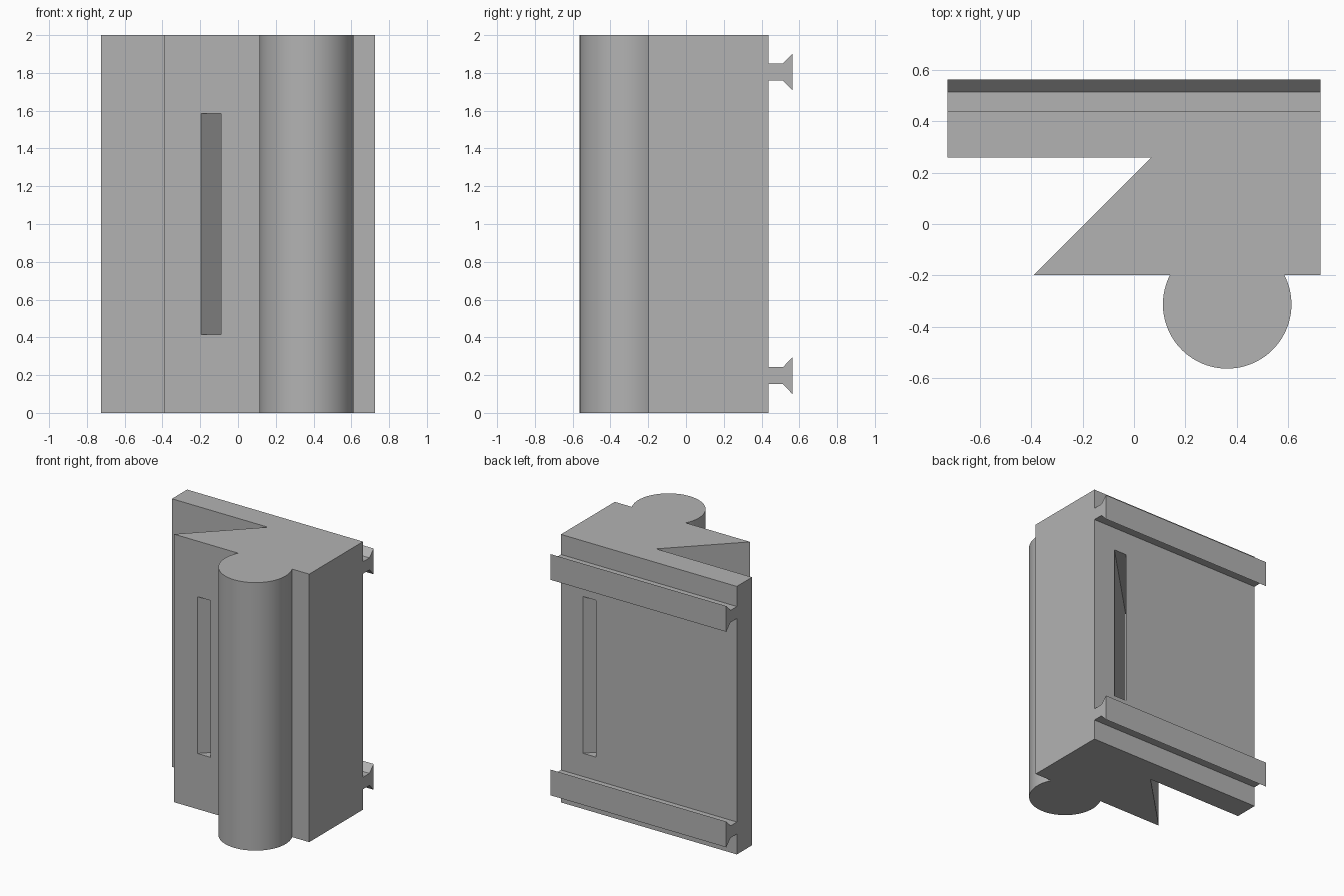
import bpy, bmesh
from math import sin, cos, asin, pi
from mathutils import Vector

if "Cube" in bpy.data.objects:
    bpy.data.objects.remove(bpy.data.objects["Cube"])

grey = bpy.data.materials.new("plain grey")
grey.use_nodes = True
grey.diffuse_color = (0.45, 0.45, 0.45, 1)
grey.node_tree.nodes["Principled BSDF"].inputs["Base Color"].default_value = grey.diffuse_color

HALF, FRONT, BACK, HEIGHT = 0.726, -0.1975, 0.4375, 2.0


def prism(name, outline, sweep):
    """Sweep a closed 3D outline along a vector into a solid."""
    bm = bmesh.new()
    face = bm.faces.new([bm.verts.new(p) for p in outline])
    ext = bmesh.ops.extrude_face_region(bm, geom=[face])
    moved = [v for v in ext["geom"] if isinstance(v, bmesh.types.BMVert)]
    bmesh.ops.translate(bm, verts=moved, vec=Vector(sweep))
    bmesh.ops.recalc_face_normals(bm, faces=bm.faces)
    mesh = bpy.data.meshes.new(name)
    bm.to_mesh(mesh)
    bm.free()
    mesh.materials.append(grey)
    obj = bpy.data.objects.new(name, mesh)
    bpy.context.collection.objects.link(obj)
    return obj


# Body: back plate, wedge and rounded front column in one outline
cx, cy, r, steps = 0.3625, -0.3125, 0.25, 64
start = asin((FRONT - cy) / r)
sweep_angle = pi + 2 * start
arc = [(cx + r * cos(start - sweep_angle * i / steps),
        cy + r * sin(start - sweep_angle * i / steps)) for i in range(steps + 1)]
outline = [(-HALF, BACK), (-HALF, 0.258), (0.066, 0.258), (-0.39, FRONT)]
outline += arc[::-1] + [(HALF, FRONT), (HALF, BACK)]
body = prism("body", [(x, y, 0) for x, y in outline], (0, 0, HEIGHT))

# Diagonal slot running through the body, parallel to the wedge face
near, far = FRONT - 0.05, BACK + 0.05
run = far - near
left, right = -0.197 - 0.05, -0.09 - 0.05
slot = [(left, near, 0.415), (right, near, 0.415),
        (right + run, far, 0.415), (left + run, far, 0.415)]
cutter = prism("slot_cutter", slot, (0, 0, 1.17))
cutter.hide_render = True
cut = body.modifiers.new("slot", "BOOLEAN")
cut.operation = "DIFFERENCE"
cut.solver = "EXACT"
cut.object = cutter
bpy.context.view_layer.objects.active = body
bpy.ops.object.select_all(action="DESELECT")
body.select_set(True)
bpy.ops.object.modifier_apply(modifier="slot")
bpy.data.objects.remove(cutter)
bpy.ops.object.shade_smooth_by_angle(angle=pi / 6)

# Dovetail rails along the back
half_rail = [(BACK, 0.045), (0.513, 0.045), (0.5625, 0.096)]
rail = half_rail + [(y, -z) for y, z in reversed(half_rail)]
for name, height in (("lower_rail", 0.197), ("upper_rail", 1.805)):
    prism(name, [(-HALF, y, height + z) for y, z in rail], (2 * HALF, 0, 0))
